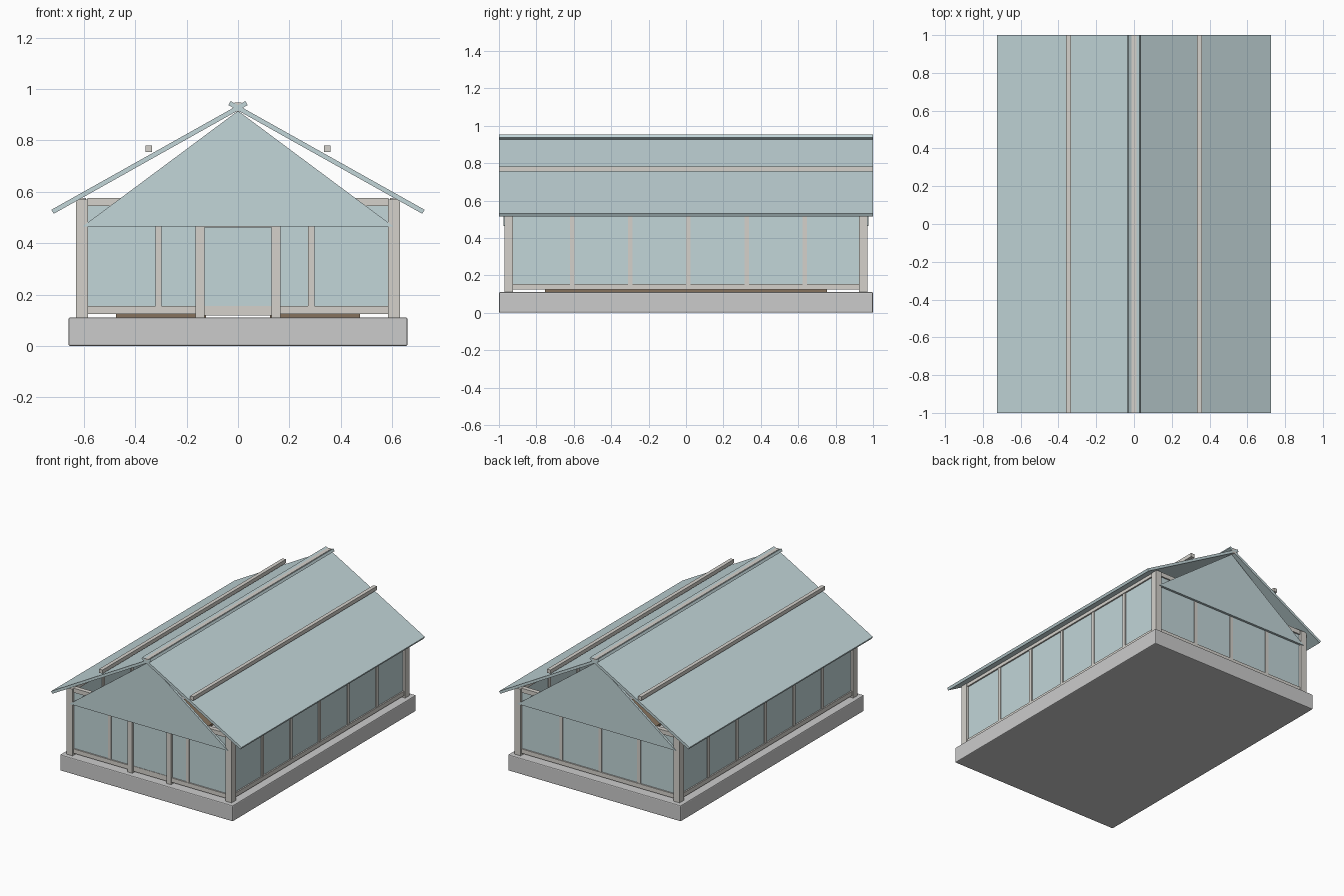
import bpy, bmesh
from math import atan2, hypot
from mathutils import Matrix

if "Cube" in bpy.data.objects:
    bpy.data.objects.remove(bpy.data.objects["Cube"])


def material(name, rgb):
    m = bpy.data.materials.new(name)
    m.diffuse_color = (*rgb, 1)
    m.use_nodes = True
    m.node_tree.nodes["Principled BSDF"].inputs["Base Color"].default_value = m.diffuse_color
    return m


GLASS = material("pale_glass", (0.54, 0.67, 0.69))
FRAME = material("painted_wood", (0.66, 0.64, 0.60))
SOIL = material("soil", (0.24, 0.17, 0.11))


def finish(name, bm, mat):
    bmesh.ops.recalc_face_normals(bm, faces=bm.faces)
    me = bpy.data.meshes.new(name)
    bm.to_mesh(me)
    bm.free()
    if mat:
        me.materials.append(mat)
    ob = bpy.data.objects.new(name, me)
    bpy.context.collection.objects.link(ob)
    return ob


def box(name, centre, size, mat=None, tilt=0):
    bm = bmesh.new()
    m = (Matrix.Translation(centre) @ Matrix.Rotation(tilt, 4, 'Y')
         @ Matrix.Diagonal((*size, 1)))
    bmesh.ops.create_cube(bm, size=1, matrix=m)
    return finish(name, bm, mat)


PX, PY = 0.607, 0.947            # post centre lines
RAIL_Z, PLATE_Z = 0.14, 0.56     # sill and wall plate heights
BAR_Z, BAR_H = 0.35, 0.40        # glazing bar centre and height

# Foundation slab with softened edges
base = box("foundation", (0, 0, 0.055), (1.32, 2.0, 0.11))
bev = base.modifiers.new("bevel", 'BEVEL')
bev.width, bev.segments = 0.006, 2

# Side walls, roof slopes and planting beds
for s, side in ((-1, "left"), (1, "right")):
    box(f"{side}_bed", (s * 0.30, 0, 0.117), (0.35, 1.51, 0.016), SOIL)
    box(f"{side}_sill", (s * PX, 0, RAIL_Z), (0.028, 1.85, 0.03), FRAME)
    box(f"{side}_wall_plate", (s * PX, 0, PLATE_Z), (0.03, 1.85, 0.03), FRAME)
    box(f"{side}_wall_glass", (s * PX, 0, 0.35), (0.01, 1.85, 0.40), GLASS)
    for i in range(5):
        box(f"{side}_glazing_bar", (s * PX, 0.013 + (i - 2) * 0.311, BAR_Z),
            (0.022, 0.024, BAR_H), FRAME)

    # Sloping roof panel, running slightly past the ridge
    x0, z0, x1, z1 = -0.033, 0.945, 0.722, 0.522
    box(f"{side}_roof_panel", (s * (x0 + x1) / 2, 0, (z0 + z1) / 2),
        (hypot(x1 - x0, z1 - z0), 2.0, 0.018), GLASS,
        s * atan2(z0 - z1, x1 - x0))
    box(f"{side}_purlin", (s * 0.347, 0, 0.768), (0.026, 2.0, 0.026), FRAME)
    for e in (-1, 1):
        box("corner_post", (s * PX, e * PY, 0.34), (0.046, 0.046, 0.46), FRAME)

box("ridge_beam", (0, 0, 0.93), (0.028, 2.0, 0.034), FRAME)


# Triangular gable
def gable(name, y):
    bm = bmesh.new()
    vs = [bm.verts.new((x, y - 0.008, z))
          for x, z in ((-0.605, 0.465), (0.605, 0.465), (0, 0.915))]
    f = bm.faces.new(vs)
    r = bmesh.ops.extrude_face_region(bm, geom=[f])
    bmesh.ops.translate(bm, vec=(0, 0.016, 0), verts=[
        v for v in r["geom"] if isinstance(v, bmesh.types.BMVert)])
    finish(name, bm, GLASS)


# End walls; the front one is interrupted by a doorway
for e, end in ((-1, "front"), (1, "back")):
    gable(f"{end}_gable", e * 0.967)
    box(f"{end}_tie_beam", (0, e * PY, PLATE_Z), (1.17, 0.03, 0.03), FRAME)
    spans = [(-0.585, -0.15), (0.15, 0.585)] if e < 0 else [(-0.585, 0.585)]
    for a, b in spans:
        box(f"{end}_sill", ((a + b) / 2, e * PY, RAIL_Z), (b - a, 0.028, 0.03), FRAME)
        box(f"{end}_wall_glass", ((a + b) / 2, e * PY, 0.35), (b - a, 0.01, 0.40), GLASS)
    for x in ((-0.31, 0.285) if e < 0 else (-0.31, -0.013, 0.285)):
        box(f"{end}_glazing_bar", (x, e * PY, BAR_Z), (0.024, 0.022, BAR_H), FRAME)

# Door and its jambs
for s in (-1, 1):
    box("door_jamb", (s * 0.148, -PY, 0.30), (0.035, 0.04, 0.38), FRAME)
box("door_head", (0, -PY, 0.475), (0.33, 0.032, 0.03), FRAME)
box("door_glass", (0, -PY, 0.305), (0.262, 0.01, 0.37), GLASS)
box("door_bottom_rail", (0, -PY, 0.137), (0.262, 0.016, 0.036), FRAME)
